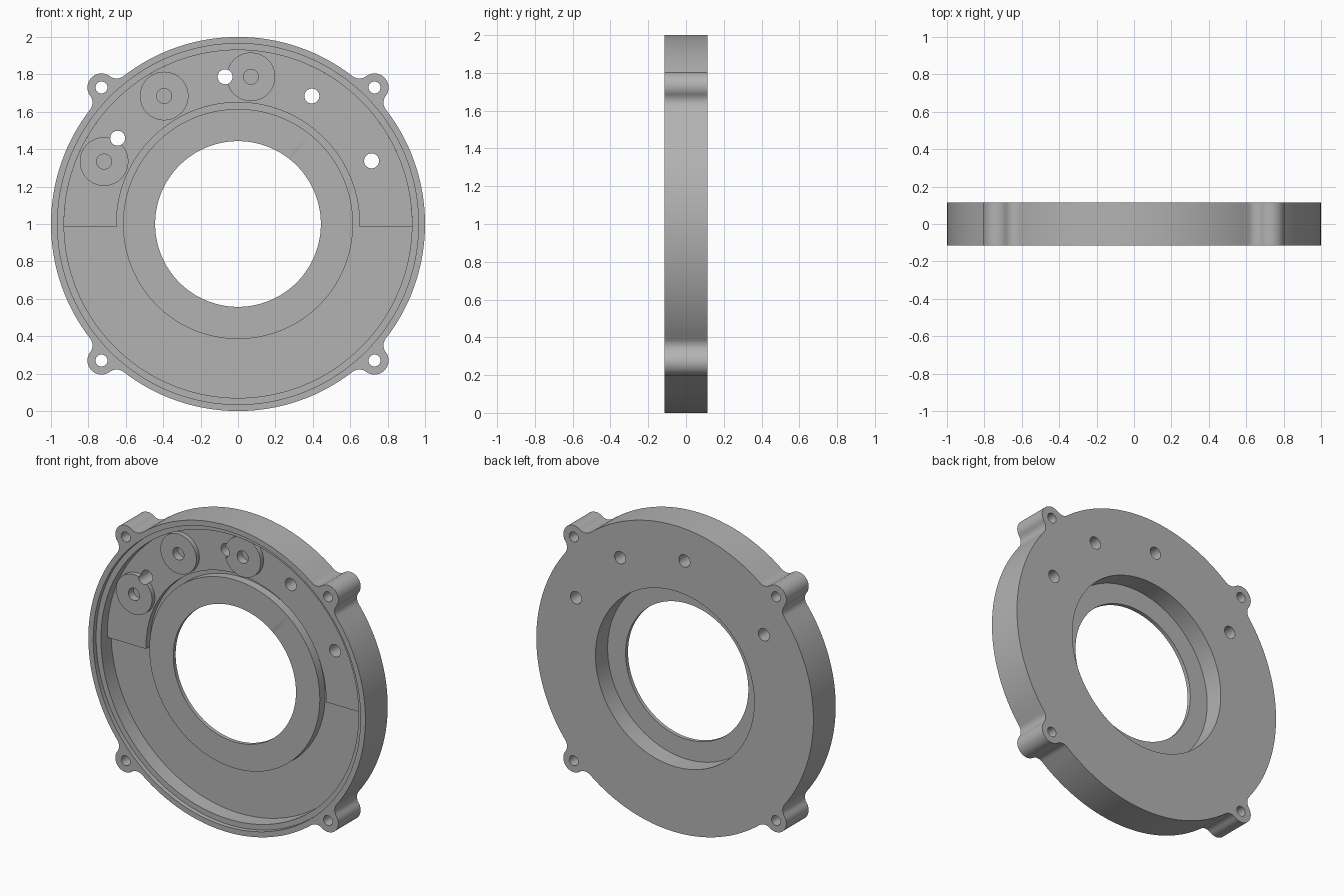
import bpy, bmesh
from math import sin, cos, acos, atan2, asin, pi, radians, sqrt

cube = bpy.data.objects.get("Cube")
if cube:
    bpy.data.objects.remove(cube, do_unlink=True)

HALF = 0.115         # half thickness
FLOOR = 0.02         # front recess floor
PAD = -0.02          # raised pad face
BOSS = -0.05         # boss face
CZ = 1.0             # ring centre height
BOLT_R = 0.79        # bolt circle radius

metal = bpy.data.materials.new("grey_metal")
metal.use_nodes = True
grey = (0.45, 0.45, 0.45, 1)
metal.diffuse_color = grey
metal.node_tree.nodes["Principled BSDF"].inputs["Base Color"].default_value = grey


def finish(bm, name):
    bmesh.ops.recalc_face_normals(bm, faces=bm.faces[:])
    mesh = bpy.data.meshes.new(name)
    bm.to_mesh(mesh)
    bm.free()
    ob = bpy.data.objects.new(name, mesh)
    bpy.context.collection.objects.link(ob)
    mesh.materials.append(metal)
    return ob


def add_prism(bm, points, y0, y1):
    """Extrude an x/z outline (relative to the ring centre) along y."""
    face = bm.faces.new([bm.verts.new((x, y0, z + CZ)) for x, z in points])
    new = bmesh.ops.extrude_face_region(bm, geom=[face])["geom"]
    moved = [v for v in new if isinstance(v, bmesh.types.BMVert)]
    bmesh.ops.translate(bm, verts=moved, vec=(0, y1 - y0, 0))


def arc(cx, cz, r, a0, a1, n):
    return [(cx + r * cos(a0 + (a1 - a0) * i / n), cz + r * sin(a0 + (a1 - a0) * i / n))
            for i in range(n + 1)]


def disc(cx, cz, r, n=32):
    return arc(cx, cz, r, 0, 2 * pi, n)[:-1]


def prisms(name, outlines, y0, y1):
    bm = bmesh.new()
    for pts in outlines:
        add_prism(bm, pts, y0, y1)
    return finish(bm, name)


def lathe(name, profile, n=144):
    """Spin an (r, y) profile that starts and ends on the ring axis."""
    bm = bmesh.new()
    verts = [bm.verts.new((r, y, CZ)) for r, y in profile]
    edges = [bm.edges.new(pair) for pair in zip(verts, verts[1:])]
    bmesh.ops.spin(bm, geom=verts + edges, cent=(0, 0, CZ), axis=(0, 1, 0),
                   angle=2 * pi, steps=n, use_duplicate=False)
    bmesh.ops.remove_doubles(bm, verts=bm.verts[:], dist=1e-4)
    return finish(bm, name)


def cut(ob, *cutters):
    bpy.context.view_layer.objects.active = ob
    for c in cutters:
        mod = ob.modifiers.new("cut", 'BOOLEAN')
        mod.operation, mod.solver, mod.object = 'DIFFERENCE', 'EXACT', c
        bpy.ops.object.modifier_apply(modifier=mod.name)


# Outer outline: circle with four filleted bolt ears
EAR, FILLET, EAR_POS = 0.075, 0.06, 0.73
d = EAR_POS * sqrt(2)
spread = acos((d * d + (1 + FILLET) ** 2 - (EAR + FILLET) ** 2) / (2 * d * (1 + FILLET)))
fx, fz = (1 + FILLET) * cos(spread), (1 + FILLET) * sin(spread)
tilt = atan2(fz, fx - d)      # direction from ear centre to fillet centre
ear_shape = (arc(fx, -fz, FILLET, pi - spread, pi - tilt, 8)
             + arc(d, 0, EAR, -tilt, tilt, 24)[1:-1]
             + arc(fx, fz, FILLET, pi + tilt, pi + spread, 8))
outline = []
for k in range(4):
    a = pi / 4 + k * pi / 2
    outline += [(x * cos(a) - z * sin(a), x * sin(a) + z * cos(a)) for x, z in ear_shape]
    outline += arc(0, 0, 1, a + spread, a + pi / 2 - spread, 32)[1:-1]
housing = prisms("ring_housing", [outline], -HALF, HALF)

# Half ring pad on the upper floor
def flat_end(r):
    return asin(-0.015 / r)

pad_shape = (arc(0, 0, 0.93, flat_end(0.93), pi - flat_end(0.93), 72)
             + arc(0, 0, 0.65, pi - flat_end(0.65), flat_end(0.65), 72))
pad = prisms("upper_floor_pad", [pad_shape], PAD, FLOOR)

# Round bosses and hole positions on the bolt circle
def polar(deg):
    return BOLT_R * cos(radians(deg)), BOLT_R * sin(radians(deg))

boss_pos = [polar(a) for a in (85, 120, 155)]
hole_pos = [polar(a) for a in (25.3, 60, 95, 144.5)]
ear_pos = [(sx * EAR_POS, sz * EAR_POS) for sx in (-1, 1) for sz in (-1, 1)]
bosses = [prisms("round_boss_%d" % (i + 1), [disc(x, z, 0.13, 64)], BOSS, PAD)
          for i, (x, z) in enumerate(boss_pos)]

# Cutters
front = lathe("front_recess_cutter", [(0, -0.3), (0.965, -0.3), (0.965, -0.085), (0.93, -0.085),
                                      (0.93, FLOOR), (0.615, FLOOR), (0.615, -0.035), (0, -0.035)])
back = lathe("back_recess_cutter", [(0, -0.01), (0.573, -0.01), (0.573, 0.3), (0, 0.3)])
bore = lathe("bore_cutter", [(0, -0.4), (0.443, -0.4), (0.443, 0.4), (0, 0.4)])
through = prisms("through_hole_cutter", [disc(x, z, 0.04) for x, z in hole_pos], -0.3, 0.3)
blind = prisms("blind_hole_cutter", [disc(x, z, 0.04) for x, z in boss_pos], -0.3, 0.0)
ear_holes = prisms("ear_hole_cutter", [disc(x, z, 0.032) for x, z in ear_pos], -0.3, 0.3)

cut(housing, front, back, bore, through, ear_holes)
for part in [pad] + bosses:
    cut(part, through, blind)
for c in (front, back, bore, through, blind, ear_holes):
    bpy.data.objects.remove(c, do_unlink=True)

# Smooth curved walls, keep machined edges sharp
bpy.ops.object.select_all(action='DESELECT')
for part in [housing, pad] + bosses:
    part.select_set(True)
bpy.context.view_layer.objects.active = housing
bpy.ops.object.shade_smooth_by_angle(angle=radians(30))
